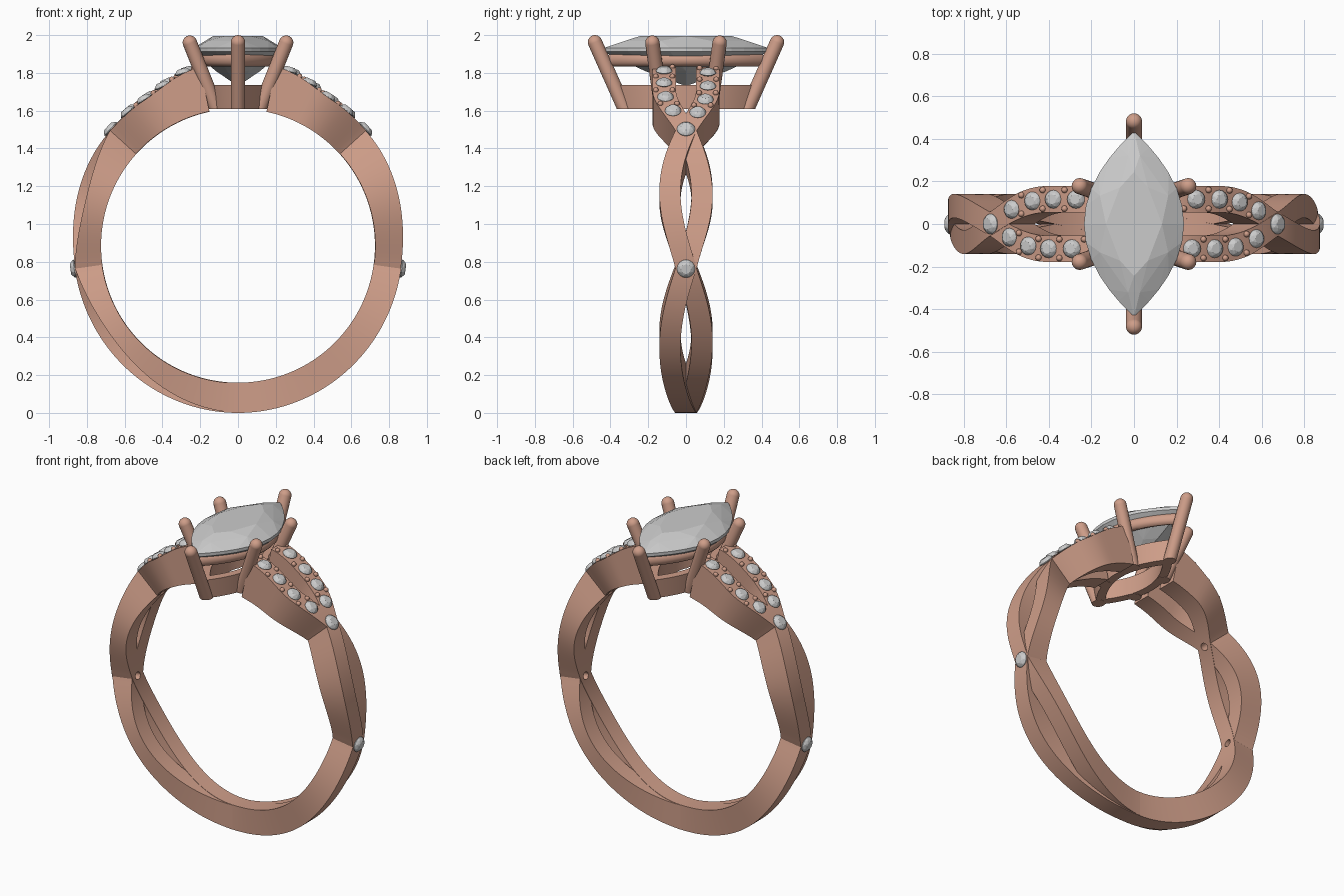
import bpy, bmesh
from math import sin, cos, pi, radians
from mathutils import Vector, Matrix

if "Cube" in bpy.data.objects:
    bpy.data.objects.remove(bpy.data.objects["Cube"])

CZ, INNER = 0.885, 0.725            # finger hole centre height and radius
copper = bpy.data.materials.new("rose_metal")
copper.diffuse_color = (0.62, 0.34, 0.25, 1)
copper.use_nodes = True
copper.node_tree.nodes["Principled BSDF"].inputs["Base Color"].default_value = copper.diffuse_color


def finish(name, bm, metal=True):
    bmesh.ops.recalc_face_normals(bm, faces=bm.faces)
    me = bpy.data.meshes.new(name)
    bm.to_mesh(me)
    bm.free()
    ob = bpy.data.objects.new(name, me)
    bpy.context.collection.objects.link(ob)
    if metal:
        me.materials.append(copper)
    return ob


def smooth(ob):
    bpy.ops.object.select_all(action='DESELECT')
    bpy.context.view_layer.objects.active = ob
    ob.select_set(True)
    bpy.ops.object.shade_smooth_by_angle(angle=radians(35))


def lerp_table(table, v):
    for (a, ra), (b, rb) in zip(table, table[1:]):
        if v <= b:
            t = (v - a) / (b - a)
            return ra + (rb - ra) * t * t * (3 - 2 * t)
    return table[-1][1]


# --- band: two strands that weave and cross at 0, 82 and 132 degrees from the bottom
OUTER = [(0, .885), (82, .872), (132, .912), (147, .918), (168, .968)]


def strand_at(deg, side):
    """Sideways offset, outer radius and half width of a strand."""
    d, flip = abs(deg), side * (1 if deg >= 0 else -1)
    r, half, dip = lerp_table(OUTER, d), 0.056, 0
    if d < 82:
        w = sin(pi * (d / 82) ** 1.5)
        y, dip = flip * .085 * w, w
    elif d < 132:
        w = sin(pi * ((d - 82) / 50) ** 1.1)
        y, dip = -flip * .085 * w, w
    else:
        u = (d - 132) / 36
        y = flip * .116 * sin(pi / 2 * min(1, u / .6)) ** 1.1
        half = .056 + .006 * min(1, u * 3)
    if deg * y > 0:                  # the under-passing strand sits lower
        r -= .05 * dip
    return y, r, half


def polar(deg, r, y):
    a = radians(deg)
    return Vector((r * sin(a), y, CZ - r * cos(a)))


def radial_matrix(deg, r, y):
    a = radians(deg)
    out, side = Vector((sin(a), 0, -cos(a))), Vector((0, 1, 0))
    m = Matrix((side, out.cross(side), out)).transposed().to_4x4()
    return Matrix.Translation(polar(deg, r, y)) @ m


def strand(name, side):
    bm, prev = bmesh.new(), None
    for deg in range(-168, 169, 2):
        y, r, h = strand_at(deg, side)
        ri = INNER + (.002 if side > 0 else 0)
        if side > 0:
            r -= .002
        ring = [bm.verts.new(polar(deg, q, y + s * h))
                for q, s in ((ri, -1), (r, -1), (r, 1), (ri, 1))]
        if prev:
            for i in range(4):
                j = (i + 1) % 4
                bm.faces.new((prev[i], prev[j], ring[j], ring[i]))
        else:
            bm.faces.new(ring)
        prev = ring
    bm.faces.new(prev[::-1])
    return finish(name, bm)


strands = [strand("band_strand_a", 1), strand("band_strand_b", -1)]

# drilled holes on the inside of the band, under the crossing stones
bm = bmesh.new()
for deg in (-132, -82, 82, 132):
    bmesh.ops.create_cone(bm, cap_ends=True, segments=16, radius1=.024, radius2=.024,
                          depth=.16, matrix=radial_matrix(deg, .735, 0))
drill = finish("drill_cutter", bm)
drill.hide_render = True
for ob in strands:
    bpy.context.view_layer.objects.active = ob
    mod = ob.modifiers.new("holes", 'BOOLEAN')
    mod.operation, mod.object, mod.solver = 'DIFFERENCE', drill, 'EXACT'
    bpy.ops.object.modifier_apply(modifier=mod.name)
    smooth(ob)
bpy.data.objects.remove(drill)


# --- gems: convex hull of table, star, girdle and culet points
def outline(n, w, l, power, off=0):
    pts = []
    for i in range(n):
        a = 2 * pi * (i + off) / n
        pts.append((w * sin(a) * abs(sin(a)) ** (power - 1), l * cos(a)))
    return pts


def gem(name, w, l, power, n, levels, culet, matrix):
    """levels: (scale, height, points, angular offset) from table to girdle."""
    bm = bmesh.new()
    for sc, z, cnt, off in levels:
        for x, y in outline(cnt, w * sc, l * sc, power, off):
            bm.verts.new((x, y, z))
    bm.verts.new((0, 0, culet))
    bmesh.ops.convex_hull(bm, input=bm.verts)
    bmesh.ops.dissolve_limit(bm, angle_limit=radians(.5), verts=bm.verts, edges=bm.edges)
    bm.transform(matrix)
    return finish(name, bm, metal=False)


gem("marquise_stone", .235, .435, 2, 32,
    [(.56, .075, 8, 0), (.8, .05, 8, .5), (1, .012, 32, 0), (1, -.008, 32, 0),
     (.5, -.11, 8, 0)], -.19, Matrix.Translation((0, 0, 1.92)))

SMALL = [(.55, .02, 8, 0), (.82, .012, 8, .5), (1, 0, 16, 0), (1, -.004, 16, 0)]


def small_stone(name, deg, y, r, size):
    gem(name, size, size, 1, 16, SMALL, -.03, radial_matrix(deg, r + .004, y))


# crossing stones, two per side
for sx, label in ((-1, "left"), (1, "right")):
    for deg, part in ((82, "side"), (132.5, "shoulder")):
        small_stone(f"{label}_{part}_stone", sx * deg, 0, strand_at(sx * deg, 1)[1], .048)

# pave rows with bead prongs along the four shoulders
beads = bmesh.new()
for sx in (-1, 1):
    for side in (-1, 1):
        back = strand_at(sx * 160, side)[0] * sx > 0
        row = (140.3, 147.3, 154.6, 162.3) if back else (141.2, 148.8, 156.3, 163.6)
        for i, deg in enumerate(row):
            y, r, h = strand_at(sx * deg, side)
            small_stone(f"pave_stone_{sx}_{side}_{i}", sx * deg, y, r, .043)
            for edge in (-1, 1):
                mid = sx * (deg + 3.7)
                y, r, h = strand_at(mid, side)
                bmesh.ops.create_icosphere(
                    beads, subdivisions=2, radius=.015,
                    matrix=Matrix.Translation(polar(mid, r + .002, y + edge * (h - .018))))
smooth(finish("pave_beads", beads))

# --- head: pierced marquise base
bm = bmesh.new()
N = 48
rings = []
for w, l, z in ((.145, .35, 1.61), (.155, .375, 1.735), (.105, .285, 1.735), (.095, .26, 1.61)):
    rings.append([bm.verts.new((x, y, z)) for x, y in outline(N, w, l, 2)])
for k in range(4):
    a, b = rings[k], rings[(k + 1) % 4]
    for i in range(N):
        j = (i + 1) % N
        bm.faces.new((a[i], a[j], b[j], b[i]))
smooth(finish("head_base", bm))

# round rail under the stone
bm = bmesh.new()
T = 12
path = outline(N, 1, 1, 2)
rail = [[bm.verts.new((x * (.18 + .034 * cos(2 * pi * k / T)),
                       y * (.385 + .034 * cos(2 * pi * k / T)),
                       1.87 + .036 * sin(2 * pi * k / T))) for k in range(T)]
        for x, y in path]
for i in range(N):
    a, b = rail[i], rail[(i + 1) % N]
    for k in range(T):
        m = (k + 1) % T
        bm.faces.new((a[k], a[m], b[m], b[k]))
smooth(finish("head_rail", bm))


# six leaning prongs with rounded tips, cut flat at the bottom
def prong(name, foot, tip, r):
    foot, tip = Vector(foot), Vector(tip)
    foot -= (tip - foot) * .12
    d = tip - foot
    rot = d.to_track_quat('Z', 'Y').to_matrix().to_4x4()
    bm = bmesh.new()
    bmesh.ops.create_cone(bm, cap_ends=True, segments=20, radius1=r, radius2=r,
                          depth=d.length, matrix=Matrix.Translation((foot + tip) / 2) @ rot)
    bmesh.ops.create_uvsphere(bm, u_segments=20, v_segments=12, radius=r,
                              matrix=Matrix.Translation(tip) @ rot)
    cut = bmesh.ops.bisect_plane(bm, geom=bm.verts[:] + bm.edges[:] + bm.faces[:],
                                 plane_co=(0, 0, 1.608), plane_no=(0, 0, 1), clear_inner=True)
    bmesh.ops.holes_fill(bm, edges=[e for e in cut['geom_cut']
                                    if isinstance(e, bmesh.types.BMEdge)])
    smooth(finish(name, bm))


for sy, face in ((-1, "front"), (1, "back")):
    prong(f"{face}_end_prong", (0, sy * .325, 1.61), (0, sy * .482, 1.962), .038)
    for sx, hand in ((-1, "left"), (1, "right")):
        prong(f"{face}_{hand}_prong", (sx * .115, sy * .13, 1.61),
              (sx * .255, sy * .178, 1.96), .038)
